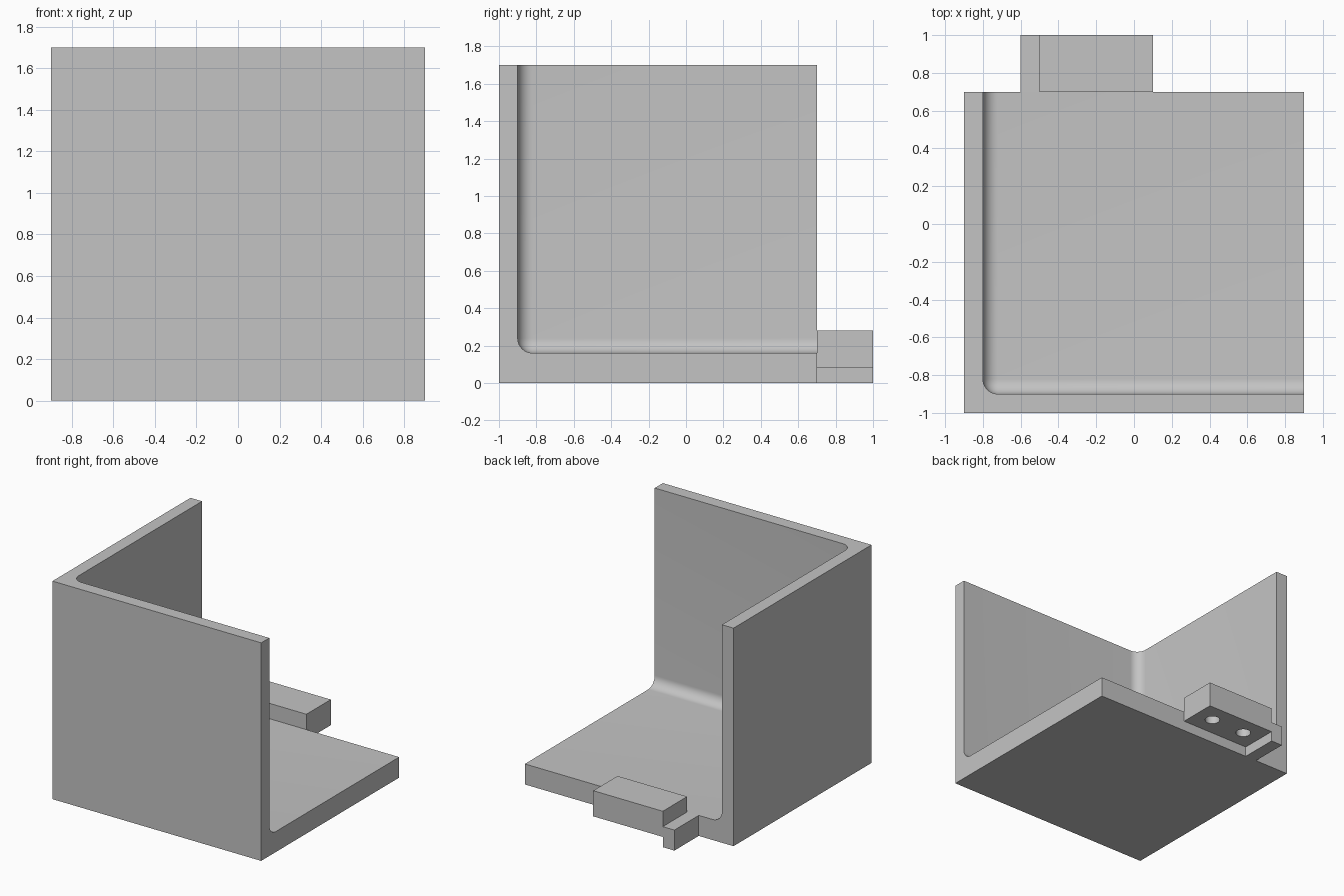
import bpy
import bmesh
import math
from mathutils import Vector

cube = bpy.data.objects.get("Cube")
if cube:
    bpy.data.objects.remove(cube, do_unlink=True)

grey = bpy.data.materials.new("plain grey")
grey.use_nodes = True
colour = (0.55, 0.55, 0.55, 1)
grey.diffuse_color = colour
grey.node_tree.nodes["Principled BSDF"].inputs["Base Color"].default_value = colour


def add_object(name, bm):
    mesh = bpy.data.meshes.new(name)
    bm.to_mesh(mesh)
    bm.free()
    mesh.materials.append(grey)
    obj = bpy.data.objects.new(name, mesh)
    bpy.context.collection.objects.link(obj)
    return obj


def box_mesh(low, high):
    low, high = Vector(low), Vector(high)
    bm = bmesh.new()
    bmesh.ops.create_cube(bm, size=1)
    bmesh.ops.scale(bm, vec=high - low, verts=bm.verts)
    bmesh.ops.translate(bm, vec=(low + high) / 2, verts=bm.verts)
    return bm


def cut(obj, cutter):
    cutter.hide_render = True
    mod = obj.modifiers.new("cut", "BOOLEAN")
    mod.operation = "DIFFERENCE"
    mod.solver = "EXACT"
    mod.object = cutter
    bpy.ops.object.select_all(action="DESELECT")
    bpy.context.view_layer.objects.active = obj
    obj.select_set(True)
    bpy.ops.object.modifier_apply(modifier=mod.name)
    bpy.data.objects.remove(cutter, do_unlink=True)


def smooth(obj):
    bpy.ops.object.select_all(action="DESELECT")
    bpy.context.view_layer.objects.active = obj
    obj.select_set(True)
    bpy.ops.object.shade_smooth_by_angle(angle=math.radians(30))


# Corner bracket: floor and two walls, hollowed by a box with rounded inner edges
bracket = add_object("corner_bracket", box_mesh((-0.9, -1, 0), (0.9, 0.7, 1.7)))
inner = Vector((-0.8, -0.9, 0.16))
bm = box_mesh(inner, (1.2, 1, 2))
corner = min(bm.verts, key=lambda v: (v.co - inner).length)
bmesh.ops.bevel(bm, geom=list(corner.link_edges), offset=0.08, offset_type="OFFSET",
                segments=10, profile=0.5, affect="EDGES")
cut(bracket, add_object("hollow_cutter", bm))
smooth(bracket)

# Raised tab on the back edge, with two blind holes underneath
tab = add_object("back_tab", box_mesh((-0.5, 0.7, 0.08), (0.1, 1, 0.28)))
for x in (-0.35, -0.05):
    bm = bmesh.new()
    bmesh.ops.create_cone(bm, cap_ends=True, segments=32, radius1=0.055, radius2=0.055, depth=0.3)
    bmesh.ops.translate(bm, vec=(x, 0.85, 0.05), verts=bm.verts)
    cut(tab, add_object("hole_cutter", bm))
smooth(tab)

# Low lip at the end of the tab, flush with the floor
add_object("tab_lip", box_mesh((-0.6, 0.7, 0), (-0.5, 1, 0.16)))
